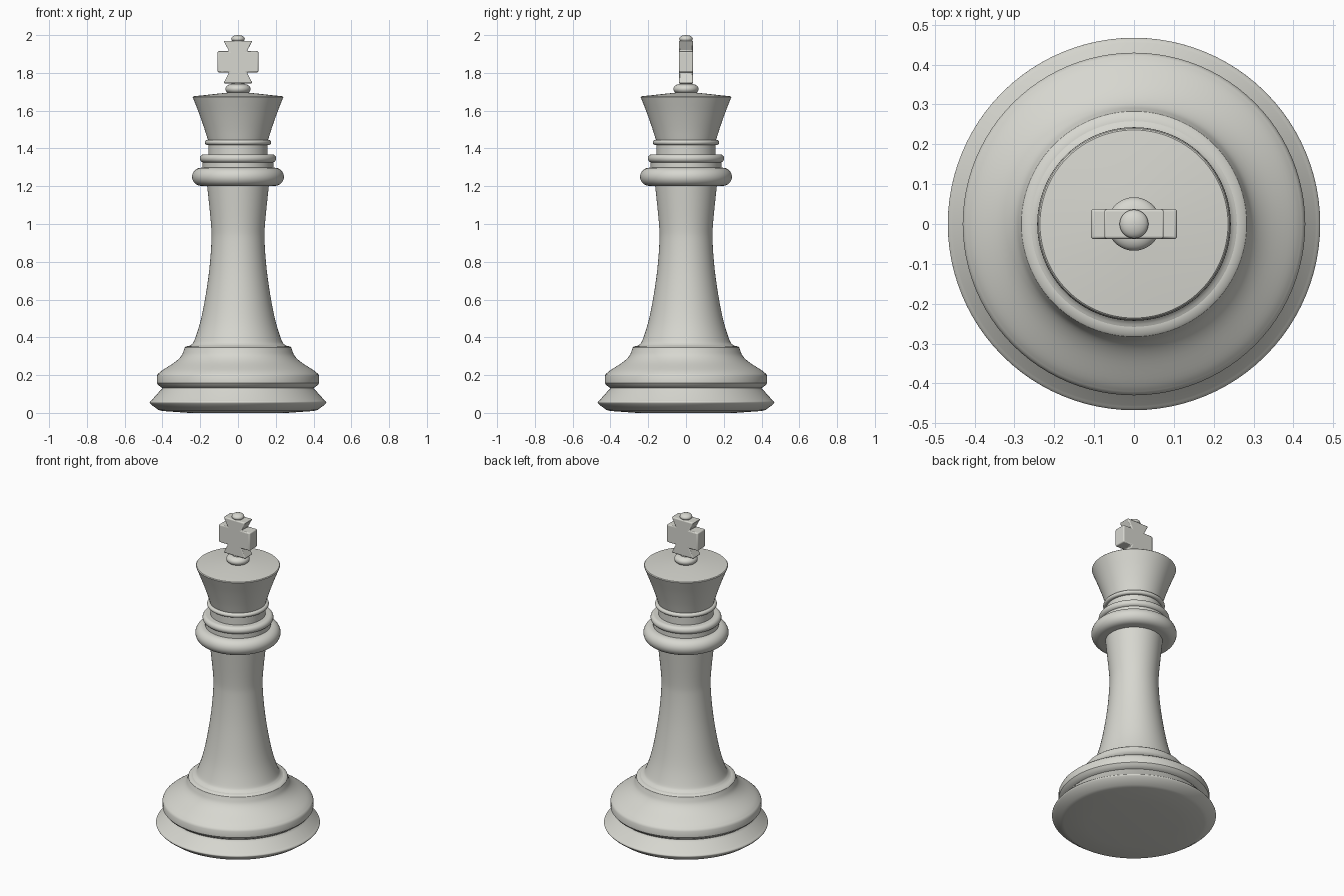
import bpy, bmesh, math
from mathutils import Vector

if "Cube" in bpy.data.objects:
    bpy.data.objects.remove(bpy.data.objects["Cube"])

mat = bpy.data.materials.new("pale_grey")
mat.diffuse_color = (0.68, 0.68, 0.63, 1)
mat.use_nodes = True
mat.node_tree.nodes["Principled BSDF"].inputs["Base Color"].default_value = mat.diffuse_color


def finish(name, bm, angle=35):
    bmesh.ops.remove_doubles(bm, verts=bm.verts, dist=1e-5)
    bmesh.ops.recalc_face_normals(bm, faces=bm.faces)
    me = bpy.data.meshes.new(name)
    bm.to_mesh(me)
    bm.free()
    me.materials.append(mat)
    ob = bpy.data.objects.new(name, me)
    bpy.context.collection.objects.link(ob)
    bpy.ops.object.select_all(action='DESELECT')
    ob.select_set(True)
    bpy.context.view_layer.objects.active = ob
    bpy.ops.object.shade_smooth_by_angle(angle=math.radians(angle))
    return ob


def curve(pts, n=5):
    """Catmull-Rom smoothing of a profile."""
    p = [Vector(q) for q in pts]
    p = [2 * p[0] - p[1]] + p + [2 * p[-1] - p[-2]]
    out = []
    for a, b, c, d in zip(p, p[1:], p[2:], p[3:]):
        for i in range(n):
            t = i / n
            out.append(tuple(0.5 * (2 * b + (c - a) * t + (2 * a - 5 * b + 4 * c - d) * t * t
                                    + (3 * b - a - 3 * c + d) * t ** 3)))
    return out + [tuple(pts[-1])]


def lathe(name, profile, steps=96):
    """Spin (radius, height) points, closed to the axis at both ends."""
    bm = bmesh.new()
    pts = [(0, profile[0][1])] + list(profile) + [(0, profile[-1][1])]
    vs = [bm.verts.new((r, 0, z)) for r, z in pts]
    es = [bm.edges.new(e) for e in zip(vs, vs[1:])]
    bmesh.ops.spin(bm, geom=vs + es, cent=(0, 0, 0), axis=(0, 0, 1),
                   angle=math.tau, steps=steps)
    return finish(name, bm)


def bead(name, r, z, half_h, core=0.0, n=16):
    """Rounded ring (core > 0) or flattened ball (core = 0)."""
    prof = []
    for i in range(n + 1):
        a = -math.pi / 2 + math.pi * i / n
        prof.append((core + (r - core) * math.cos(a), z + half_h * math.sin(a)))
    return lathe(name, prof)


# Foot and moulded base
lathe("foot", [(0.26, 0), (0.40, 0.01), (0.42, 0.015)]
      + curve([(0.452, 0.038), (0.466, 0.052), (0.466, 0.06), (0.455, 0.07)], 3)
      + [(0.41, 0.12), (0.40, 0.13), (0.398, 0.14)])
lathe("base_dome", [(0.398, 0.13), (0.42, 0.145), (0.43, 0.158), (0.43, 0.195)]
      + curve([(0.425, 0.205), (0.40, 0.226), (0.335, 0.268), (0.30, 0.302),
               (0.285, 0.337)])
      + [(0.283, 0.345), (0.276, 0.351), (0.26, 0.355)])

# Column
lathe("column", curve([(0.262, 0.353), (0.245, 0.363), (0.23, 0.387), (0.20, 0.48),
                       (0.175, 0.60), (0.153, 0.75), (0.141, 0.90), (0.143, 1.0),
                       (0.165, 1.22)]))

# Collar rings and necks
bead("collar", 0.243, 1.25, 0.048, 0.195)
lathe("lower_neck", [(0.187, 1.27), (0.187, 1.34)])
bead("middle_ring", 0.202, 1.347, 0.022, 0.18)
lathe("upper_neck", [(0.157, 1.35), (0.157, 1.45)])
bead("upper_ring", 0.176, 1.432, 0.013, 0.163)

# Flared crown with shallow conical top
lathe("crown", curve([(0.158, 1.44), (0.178, 1.505), (0.206, 1.585), (0.238, 1.667)])
      + [(0.24, 1.672), (0.236, 1.676), (0.05, 1.696)])
bead("finial_bead", 0.067, 1.715, 0.026, 0.03)
lathe("finial_stem", [(0.035, 1.70), (0.035, 1.76)])

# Cross with flared top and bottom arms
half = [(0.077, 1.745), (0.047, 1.803), (0.108, 1.803), (0.108, 1.915),
        (0.047, 1.915), (0.077, 1.97)]
bm = bmesh.new()
outline = half + [(-x, z) for x, z in reversed(half)]
face = bm.faces.new([bm.verts.new((x, -0.038, z)) for x, z in outline])
ext = bmesh.ops.extrude_face_region(bm, geom=[face])
bmesh.ops.translate(bm, vec=(0, 0.076, 0),
                    verts=[v for v in ext["geom"] if isinstance(v, bmesh.types.BMVert)])
cross = finish("cross", bm)
bev = cross.modifiers.new("soft_edges", 'BEVEL')
bev.width = 0.007
bev.segments = 3
bev.limit_method = 'ANGLE'
bead("top_bead", 0.036, 1.98, 0.02)
